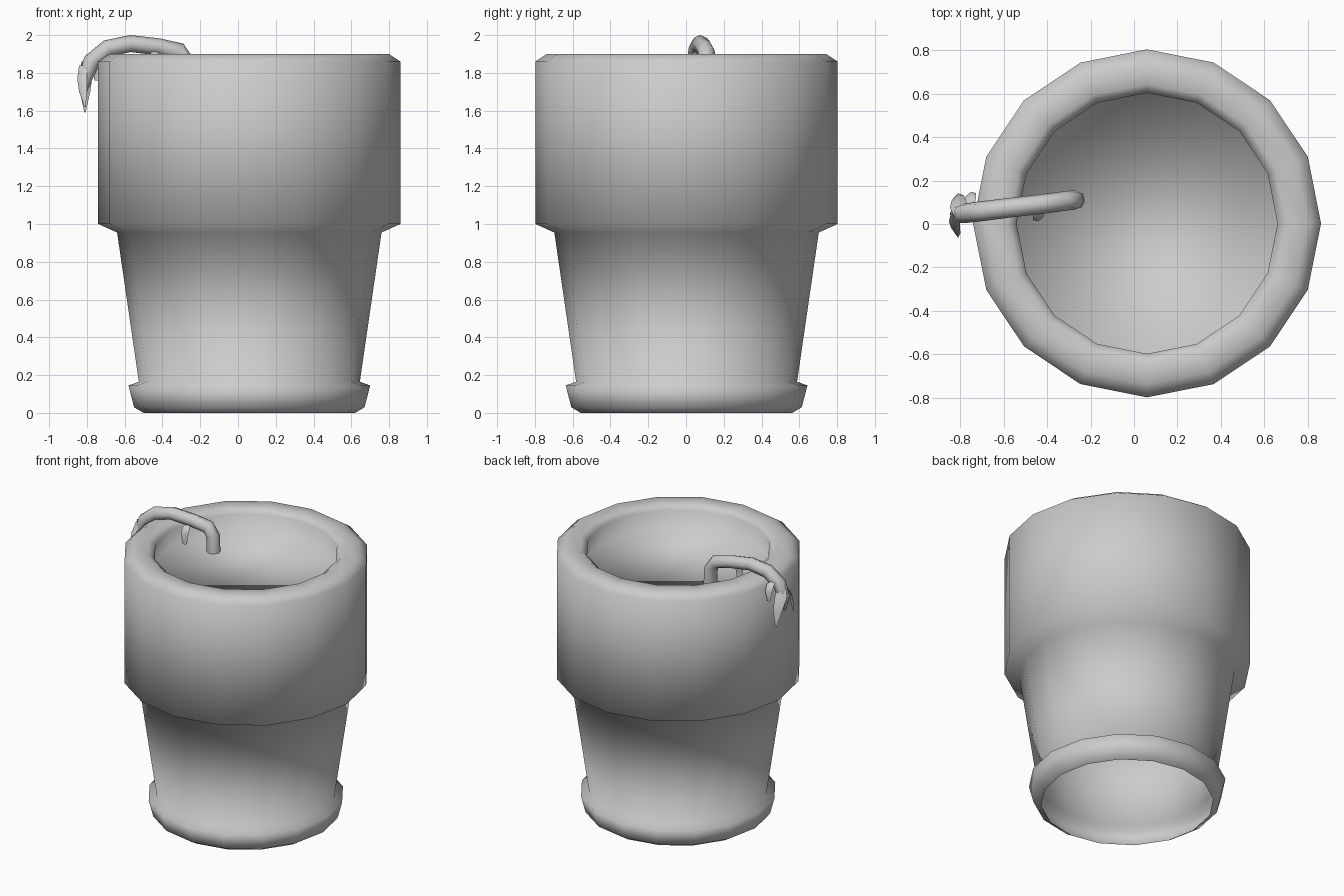
import bpy, bmesh, math
from mathutils import Vector

if "Cube" in bpy.data.objects:
    bpy.data.objects.remove(bpy.data.objects["Cube"])


def finish(name, bm):
    mesh = bpy.data.meshes.new(name)
    bm.to_mesh(mesh)
    bm.free()
    for p in mesh.polygons:
        p.use_smooth = True
    ob = bpy.data.objects.new(name, mesh)
    bpy.context.collection.objects.link(ob)
    return ob


def bridge(bm, rings):
    # Quads between consecutive closed rings
    for a, b in zip(rings, rings[1:]):
        n = len(a)
        for i in range(n):
            j = (i + 1) % n
            bm.faces.new((a[i], a[j], b[j], b[i]))


def lathe(name, profile, centre, sides=16):
    # Revolved profile; last ring is closed by a flat cap
    bm = bmesh.new()
    rings = []
    for r, z in profile:
        rings.append([bm.verts.new((centre[0] + r * math.cos(2 * math.pi * i / sides),
                                    centre[1] + r * math.sin(2 * math.pi * i / sides), z))
                      for i in range(sides)])
    bridge(bm, rings)
    bm.faces.new(rings[-1])
    return finish(name, bm)


def tube(name, points, radii, sides=8):
    bm = bmesh.new()
    pts = [Vector(p) for p in points]
    side = Vector((0.08, 1, 0)).normalized()
    rings = []
    for k, p in enumerate(pts):
        t = (pts[min(k + 1, len(pts) - 1)] - pts[max(k - 1, 0)]).normalized()
        u = (side - t * side.dot(t)).normalized()
        v = t.cross(u)
        rings.append([bm.verts.new(p + radii[k] * (u * math.cos(a) + v * math.sin(a)))
                      for a in (2 * math.pi * i / sides for i in range(sides))])
    bridge(bm, rings)
    bm.faces.new(rings[-1])
    return finish(name, bm)


def leaf(name, points, widths, across, fold):
    # Narrow withered blade with a crease down the middle
    bm = bmesh.new()
    across, fold = Vector(across).normalized(), Vector(fold)
    rows = []
    for p, w in zip(points, widths):
        p = Vector(p)
        rows.append([bm.verts.new(p + across * w * s / 2 + fold * w * (s == 0))
                     for s in (-1, 0, 1)])
    for a, b in zip(rows, rows[1:]):
        for i in range(2):
            bm.faces.new((a[i], a[i + 1], b[i + 1], b[i]))
    return finish(name, bm)


# Pot with saucer foot, wide collar, rolled lip and soil surface; open underneath
lathe("flower_pot", [
    (0.56, 0.0), (0.61, 0.03), (0.64, 0.145), (0.585, 0.165),
    (0.70, 0.955), (0.80, 1.0), (0.80, 1.86), (0.74, 1.90),
    (0.64, 1.90), (0.60, 1.87), (0.605, 1.75)], (0.06, 0.003))

# Drooping stem
tube("wilted_stem", [
    (-0.27, 0.11, 1.72), (-0.275, 0.11, 1.86), (-0.31, 0.107, 1.915),
    (-0.42, 0.092, 1.938), (-0.57, 0.075, 1.955), (-0.69, 0.06, 1.93),
    (-0.775, 0.05, 1.86), (-0.81, 0.045, 1.77), (-0.815, 0.045, 1.68)],
    [0.045, 0.045, 0.045, 0.045, 0.045, 0.046, 0.046, 0.038, 0.008])

# Withered leaves hanging from the stem
leaf("leaf_back", [(-0.80, 0.05, 1.86), (-0.81, 0.09, 1.77), (-0.81, 0.12, 1.70),
                   (-0.81, 0.14, 1.59)],
     [0.06, 0.08, 0.06, 0.006], (1, 0.4, 0), (0, 0.25, 0))
leaf("leaf_front", [(-0.82, 0.04, 1.84), (-0.825, -0.005, 1.77), (-0.82, -0.03, 1.70),
                    (-0.81, -0.06, 1.62)],
     [0.05, 0.06, 0.05, 0.006], (1, -0.6, 0), (0, -0.25, 0))
leaf("leaf_inner", [(-0.75, 0.07, 1.89), (-0.75, 0.115, 1.87), (-0.75, 0.135, 1.83),
                    (-0.75, 0.135, 1.76)],
     [0.03, 0.05, 0.05, 0.02], (1, 0.3, 0), (0, 0.25, 0))
leaf("leaf_middle", [(-0.44, 0.08, 1.92), (-0.44, 0.04, 1.90), (-0.44, 0.025, 1.86),
                     (-0.44, 0.025, 1.79)],
     [0.03, 0.05, 0.05, 0.03], (1, 0.3, 0), (0, -0.25, 0))
